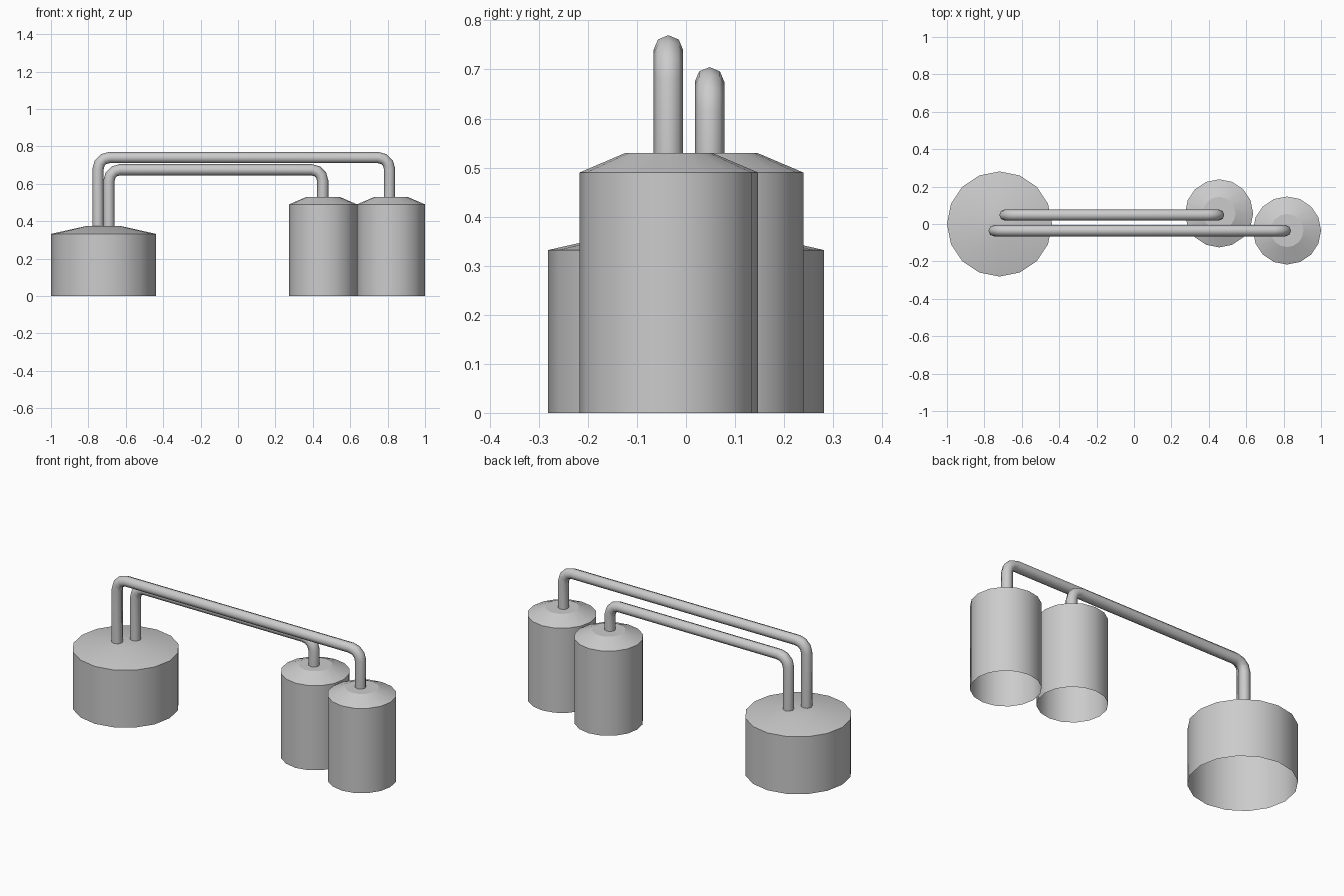
import bpy, bmesh
from math import cos, sin, pi, radians

cube = bpy.data.objects.get("Cube")
if cube:
    bpy.data.objects.remove(cube, do_unlink=True)

# Single painted metal colour
GREY = (0.6, 0.6, 0.6, 1.0)
metal = bpy.data.materials.new("grey_metal")
metal.use_nodes = True
metal.diffuse_color = GREY
metal.node_tree.nodes["Principled BSDF"].inputs["Base Color"].default_value = GREY

SIDES = 16


def smooth(obj):
    bpy.ops.object.select_all(action="DESELECT")
    obj.select_set(True)
    bpy.context.view_layer.objects.active = obj
    bpy.ops.object.shade_smooth_by_angle(angle=radians(23))


def tank(name, x, y, radius, wall, top, neck=0.088):
    """Open-bottomed drum with a shallow conical lid and flat centre."""
    bm = bmesh.new()
    rings = []
    for r, z in ((radius, 0), (radius, wall), (neck, top)):
        rings.append([bm.verts.new((r * cos(2 * pi * i / SIDES), r * sin(2 * pi * i / SIDES), z))
                      for i in range(SIDES)])
    for low, high in zip(rings, rings[1:]):
        for i in range(SIDES):
            j = (i + 1) % SIDES
            bm.faces.new((low[i], low[j], high[j], high[i]))
    bm.faces.new(rings[-1])
    mesh = bpy.data.meshes.new(name)
    bm.to_mesh(mesh)
    bm.free()
    mesh.materials.append(metal)
    obj = bpy.data.objects.new(name, mesh)
    obj.location = (x, y, 0)
    bpy.context.collection.objects.link(obj)
    smooth(obj)


def pipe(name, x0, x1, y, z_start, z_end, height, bend=0.06, steps=3):
    """Eight-sided pipe: up, across and down, with rounded elbows."""
    arc = [k * pi / 2 / steps for k in range(steps + 1)]
    z = height - bend
    points = [(x0, z_start)]
    points += [(x0 + bend - bend * cos(a), z + bend * sin(a)) for a in arc]
    points += [(x1 - bend + bend * sin(a), z + bend * cos(a)) for a in arc]
    points.append((x1, z_end))
    curve = bpy.data.curves.new(name, "CURVE")
    curve.dimensions = "3D"
    curve.bevel_depth = 0.03
    curve.bevel_resolution = 2
    spline = curve.splines.new("POLY")
    spline.points.add(len(points) - 1)
    for p, (px, pz) in zip(spline.points, points):
        p.co = (px, y, pz, 1)
    curve.materials.append(metal)
    obj = bpy.data.objects.new(name, curve)
    bpy.context.collection.objects.link(obj)
    bpy.ops.object.select_all(action="DESELECT")
    obj.select_set(True)
    bpy.context.view_layer.objects.active = obj
    bpy.ops.object.convert(target="MESH")
    bpy.ops.object.shade_smooth_by_angle(angle=radians(50))


# Tanks
tank("wide_tank", -0.719, 0, 0.281, 0.332, 0.375)
tank("front_tall_tank", 0.818, -0.035, 0.182, 0.49, 0.53)
tank("back_tall_tank", 0.455, 0.057, 0.182, 0.49, 0.53)

# Pipes joining the wide tank to each tall tank
pipe("front_pipe", -0.748, 0.81, -0.036, 0.36, 0.52, 0.74)
pipe("back_pipe", -0.69, 0.453, 0.048, 0.36, 0.52, 0.675)
